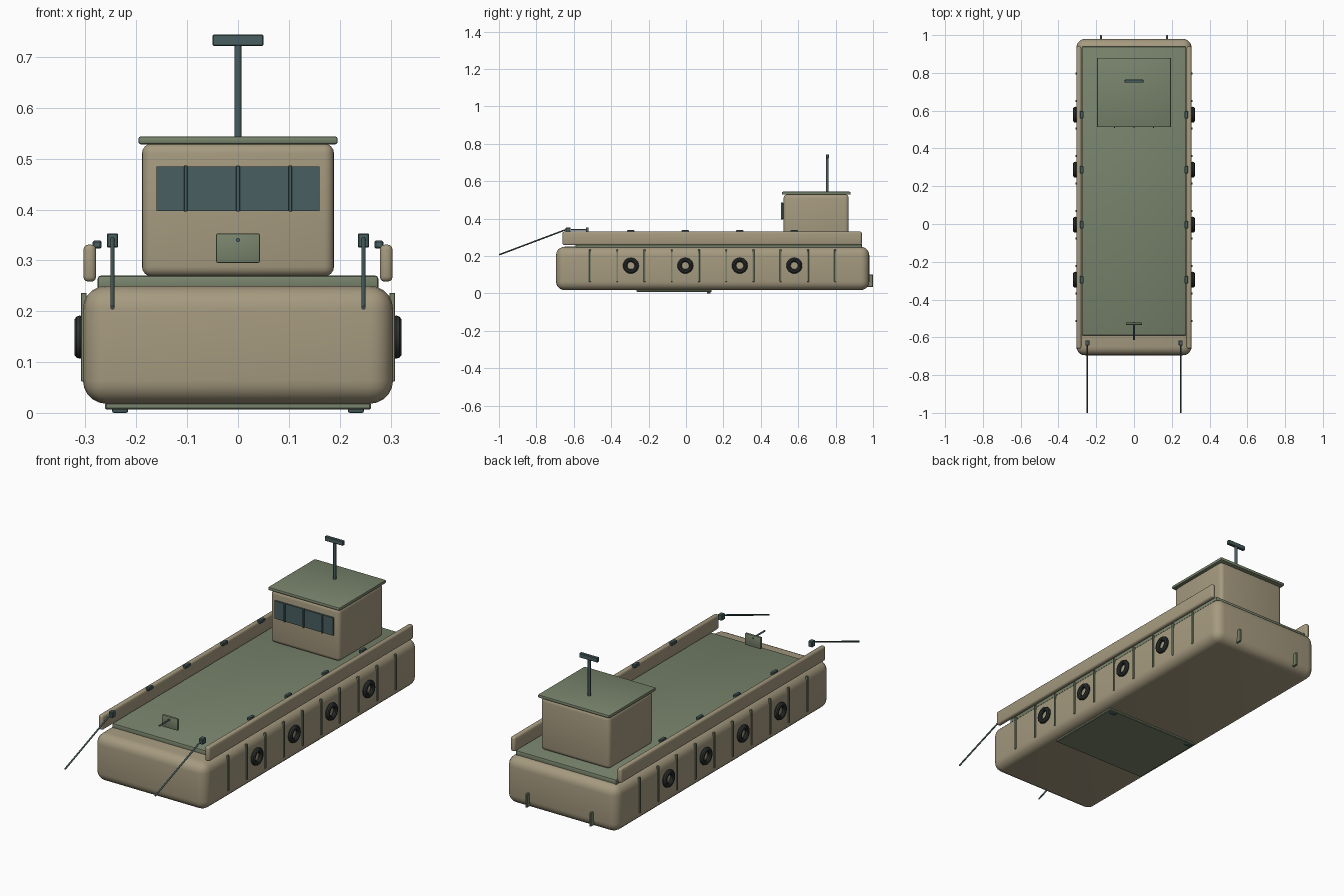
import bpy, math
from mathutils import Vector

if "Cube" in bpy.data.objects:
    bpy.data.objects.remove(bpy.data.objects["Cube"])


def material(name, color):
    m = bpy.data.materials.new(name)
    m.diffuse_color = (*color, 1)
    m.use_nodes = True
    m.node_tree.nodes["Principled BSDF"].inputs["Base Color"].default_value = m.diffuse_color
    return m


SAND = material("sand paint", (0.38, 0.325, 0.215))
GREEN = material("deck green", (0.19, 0.23, 0.15))
TEAL = material("dark teal", (0.066, 0.112, 0.115))
RUBBER = material("black rubber", (0.028, 0.034, 0.032))


def finish(name, mat):
    ob = bpy.context.object
    ob.name = name
    ob.data.materials.append(mat)
    bpy.ops.object.shade_smooth_by_angle(angle=math.radians(35))
    return ob


def box(name, mat, x, y, z, bevel=0.0, segments=3):
    """Box from (min, max) ranges with an optional rounded edge."""
    bpy.ops.mesh.primitive_cube_add(size=1)
    ob = bpy.context.object
    center = Vector([(r[0] + r[1]) / 2 for r in (x, y, z)])
    size = [r[1] - r[0] for r in (x, y, z)]
    for v in ob.data.vertices:
        v.co = Vector([c * s for c, s in zip(v.co, size)])
    ob.location = center
    if bevel:
        mod = ob.modifiers.new("rounded edges", 'BEVEL')
        mod.width = bevel
        mod.segments = segments
        bpy.ops.object.modifier_apply(modifier=mod.name)
    return finish(name, mat)


def rod(name, mat, a, b, radius, sides=12):
    a, b = Vector(a), Vector(b)
    d = b - a
    bpy.ops.mesh.primitive_cylinder_add(vertices=sides, radius=radius, depth=d.length,
                                        location=(a + b) / 2,
                                        rotation=d.to_track_quat('Z', 'Y').to_euler())
    return finish(name, mat)


def around(c, half):
    return (c - half, c + half)


def side(s, a, b):
    """Mirror an x range to side s."""
    return tuple(sorted((s * a, s * b)))


# Hull and deck
box("hull", SAND, (-0.305, 0.305), (-0.695, 0.98), (0.018, 0.25), 0.046, 5)
box("deck", GREEN, (-0.276, 0.276), (-0.59, 0.94), (0.24, 0.27), 0.006, 2)

# Wheelhouse with roof, window band and mullions
box("wheelhouse", SAND, (-0.189, 0.189), (0.522, 0.87), (0.268, 0.53), 0.02, 4)
box("roof", GREEN, (-0.196, 0.196), (0.513, 0.88), (0.528, 0.544), 0.005, 2)
box("window", TEAL, (-0.16, 0.16), (0.514, 0.523), (0.397, 0.485))
for x in (-0.103, 0, 0.103):
    box("window_mullion", TEAL, around(x, 0.0035), (0.508, 0.518), (0.396, 0.487), 0.001, 1)

# Mast with crossbar
rod("mast", TEAL, (0, 0.756, 0.54), (0, 0.756, 0.73), 0.007)
box("mast_crossbar", TEAL, (-0.05, 0.05), around(0.756, 0.008), (0.722, 0.744), 0.002, 1)

# Control shield with its lever
box("shield", GREEN, (-0.043, 0.043), around(-0.528, 0.006), (0.295, 0.353), 0.003, 2)
rod("shield_lever", TEAL, (0, -0.52, 0.34), (0, -0.615, 0.34), 0.004)

# Underside plate
box("bottom_plate", GREEN, (-0.262, 0.262), (-0.264, 0.136), (0.007, 0.02), 0.003, 1)

rib_ys = [-0.513 + i * 0.1456 for i in range(10)]
tyre_ys = [(rib_ys[i] + rib_ys[i + 1]) / 2 for i in (1, 3, 5, 7)]

for s in (-1, 1):
    # Bulwark rail
    box("bulwark", SAND, side(s, 0.279, 0.304), (-0.66, 0.94), (0.258, 0.331), 0.01, 3)
    # Hull ribs
    for y in rib_ys:
        box("hull_rib", GREEN, side(s, 0.298, 0.309), around(y, 0.005), (0.062, 0.236), 0.001, 1)
    # Tyre fenders and deck cleats
    for y in tyre_ys:
        bpy.ops.mesh.primitive_torus_add(major_radius=0.031, minor_radius=0.0115,
                                         major_segments=24, minor_segments=10,
                                         location=(s * 0.311, y, 0.149),
                                         rotation=(0, math.pi / 2, 0))
        finish("tyre_fender", RUBBER)
        box("cleat", TEAL, side(s, 0.268, 0.286), around(y, 0.02), (0.323, 0.339), 0.003, 1)
    # Bow blocks and raked poles
    box("pole_block", TEAL, side(s, 0.236, 0.258), around(-0.63, 0.013), (0.325, 0.353), 0.002, 1)
    rod("bow_pole", TEAL, (s * 0.247, -0.63, 0.346), (s * 0.247, -0.999, 0.207), 0.004)
    # Stern brackets
    box("stern_bracket", GREEN, side(s, 0.17, 0.18), (0.97, 1.0), (0.035, 0.102), 0.002, 1)
    # Plate hinges
    box("plate_hinge", TEAL, side(s, 0.216, 0.248), around(0.122, 0.01), (0.0, 0.014), 0.004, 2)
